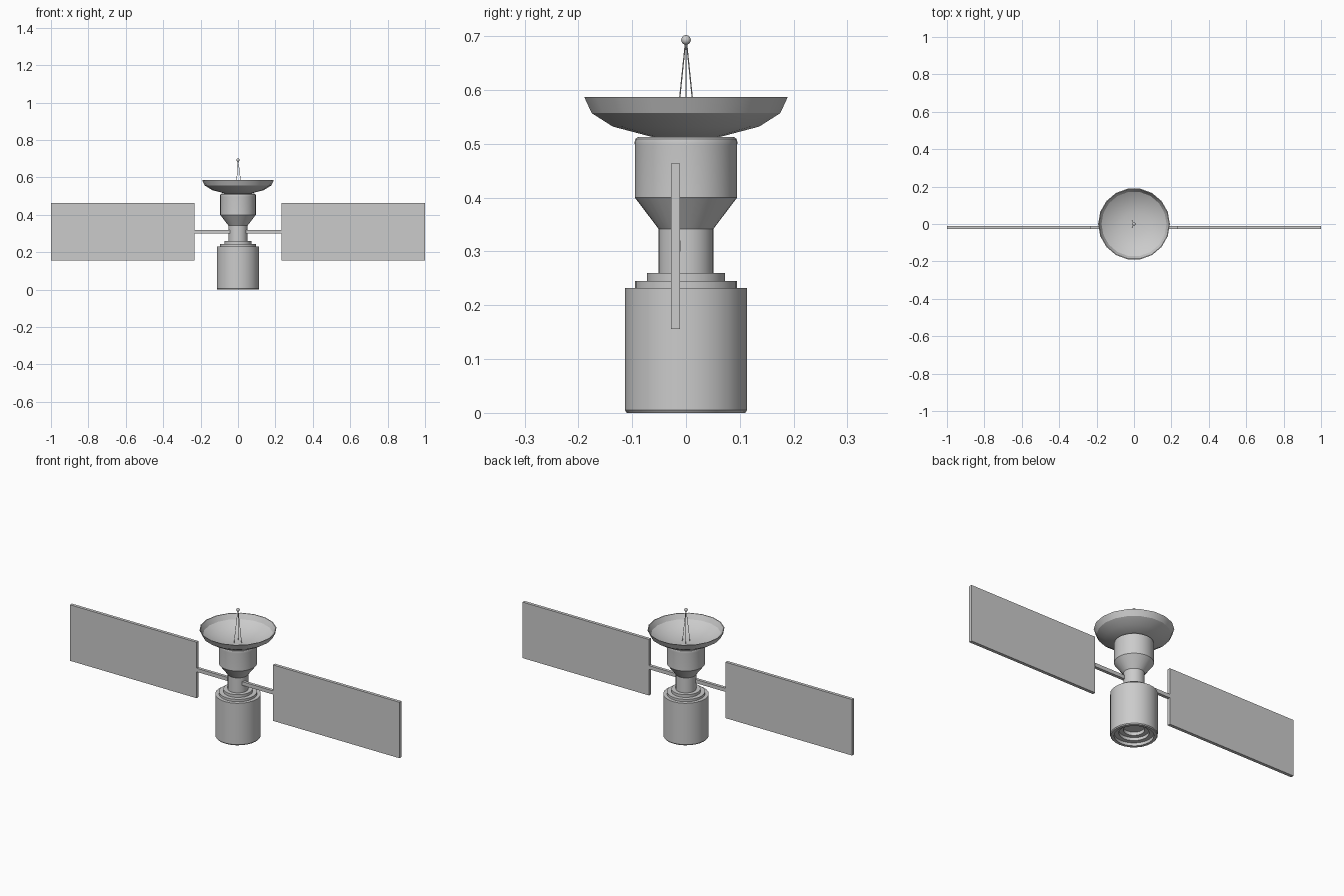
import bpy, bmesh, math
from mathutils import Vector

if "Cube" in bpy.data.objects:
    bpy.data.objects.remove(bpy.data.objects["Cube"])

grey = bpy.data.materials.new("satellite_grey")
grey.diffuse_color = (0.6, 0.6, 0.6, 1)
grey.use_nodes = True
grey.node_tree.nodes["Principled BSDF"].inputs["Base Color"].default_value = grey.diffuse_color


def finish(name, bm, smooth=False):
    bmesh.ops.recalc_face_normals(bm, faces=bm.faces)
    me = bpy.data.meshes.new(name)
    bm.to_mesh(me)
    bm.free()
    me.materials.append(grey)
    ob = bpy.data.objects.new(name, me)
    bpy.context.collection.objects.link(ob)
    if smooth:
        bpy.ops.object.select_all(action='DESELECT')
        ob.select_set(True)
        bpy.context.view_layer.objects.active = ob
        bpy.ops.object.shade_smooth_by_angle(angle=math.radians(30))
    return ob


def lathe(name, profile, sides, smooth=False):
    """Spin (radius, z) points round z; points with radius 0 close the ends."""
    bm = bmesh.new()
    rings = []
    for r, z in profile:
        n = 1 if r == 0 else sides
        rings.append([bm.verts.new((r * math.cos(2 * math.pi * i / sides),
                                    r * math.sin(2 * math.pi * i / sides), z)) for i in range(n)])
    for a, b in zip(rings, rings[1:]):
        for i in range(sides):
            j = (i + 1) % sides
            quad = [a[i % len(a)], a[j % len(a)], b[j % len(b)], b[i % len(b)]]
            bm.faces.new(list(dict.fromkeys(quad)))
    return finish(name, bm, smooth)


def box(name, lo, hi):
    bm = bmesh.new()
    bmesh.ops.create_cube(bm, size=1)
    for v in bm.verts:
        v.co = Vector([(l + h) / 2 + c * (h - l) for l, h, c in zip(lo, hi, v.co)])
    return finish(name, bm)


def rod(name, a, b, r):
    a, b = Vector(a), Vector(b)
    bm = bmesh.new()
    bmesh.ops.create_cone(bm, cap_ends=True, segments=6, radius1=r, radius2=r, depth=(b - a).length)
    bm.transform((b - a).to_track_quat('Z', 'Y').to_matrix().to_4x4())
    bmesh.ops.translate(bm, verts=bm.verts, vec=(a + b) / 2)
    return finish(name, bm, True)


# Lower drum with stepped recess underneath and stepped collar on top
lathe("lower_body", [(0, 0.05), (0.051, 0.05), (0.051, 0.032), (0.0725, 0.032), (0.0725, 0.016),
                     (0.095, 0.016), (0.095, 0), (0.110, 0), (0.1135, 0.005), (0.1135, 0.232),
                     (0.095, 0.232), (0.095, 0.245), (0.0725, 0.245), (0.0725, 0.26), (0, 0.26)],
      24, True)

# Neck, flared cone and upper drum with rounded top
lathe("upper_body", [(0, 0.258), (0.051, 0.258), (0.051, 0.276), (0.051, 0.342), (0.095, 0.40),
                     (0.095, 0.497), (0.0955, 0.503), (0.094, 0.509), (0.089, 0.513), (0, 0.513)],
      32, True)

# Thin dish shell
lathe("dish", [(0, 0.509), (0.065, 0.513), (0.138, 0.532), (0.178, 0.557), (0.192, 0.587),
               (0.188, 0.587), (0.174, 0.560), (0.135, 0.536), (0.065, 0.518), (0, 0.515)],
      18, True)

# Feed tripod and ball
for k in range(3):
    t = 2 * math.pi * k / 3
    rod("feed_leg_%d" % (k + 1), (0.022 * math.cos(t), 0.022 * math.sin(t), 0.514),
        (0.001 * math.cos(t), 0.001 * math.sin(t), 0.69), 0.0013)
bm = bmesh.new()
bmesh.ops.create_uvsphere(bm, u_segments=16, v_segments=10, radius=0.009)
bmesh.ops.translate(bm, verts=bm.verts, vec=(0, 0, 0.693))
finish("feed_ball", bm, True)

# Solar panels and arms on both sides
for side, s in (("right", 1), ("left", -1)):
    def span(a, b):
        return min(s * a, s * b), max(s * a, s * b)
    x0, x1 = span(0.232, 1.0)
    box(side + "_panel", (x0, -0.028, 0.156), (x1, -0.011, 0.463))
    x0, x1 = span(0.03, 0.235)
    box(side + "_arm", (x0, -0.027, 0.30), (x1, -0.0105, 0.32))
